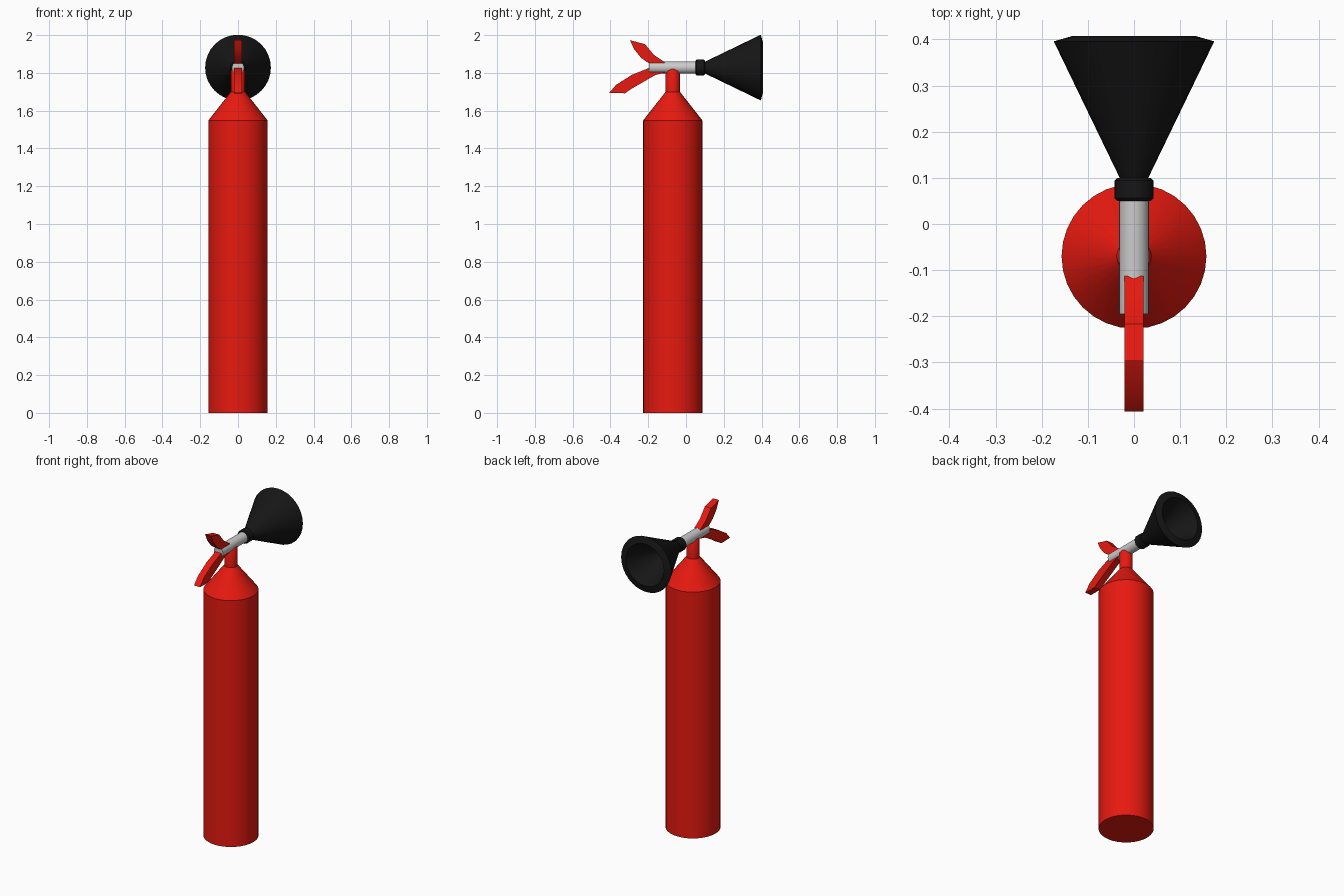
import bpy, bmesh, math
from mathutils import Matrix, Vector

if "Cube" in bpy.data.objects:
    bpy.data.objects.remove(bpy.data.objects["Cube"])


def material(name, colour):
    m = bpy.data.materials.new(name)
    m.diffuse_color = (*colour, 1)
    m.use_nodes = True
    m.node_tree.nodes["Principled BSDF"].inputs["Base Color"].default_value = m.diffuse_color
    return m


RED = material("red_paint", (0.8, 0.01, 0.005))
BLACK = material("black_plastic", (0.008, 0.008, 0.008))


def finish(name, bm, mat, angle):
    bmesh.ops.remove_doubles(bm, verts=bm.verts, dist=1e-5)
    bmesh.ops.recalc_face_normals(bm, faces=bm.faces)
    me = bpy.data.meshes.new(name)
    bm.to_mesh(me)
    bm.free()
    ob = bpy.data.objects.new(name, me)
    bpy.context.collection.objects.link(ob)
    if mat:
        me.materials.append(mat)
    bpy.ops.object.select_all(action='DESELECT')
    ob.select_set(True)
    bpy.context.view_layer.objects.active = ob
    bpy.ops.object.shade_smooth_by_angle(angle=math.radians(angle))
    return ob


def lathe(name, profile, matrix, mat=None, sides=32):
    """Spin (radius, height) points about z, then place with matrix."""
    bm = bmesh.new()
    vs = [bm.verts.new((r, 0, h)) for r, h in profile]
    edges = [bm.edges.new(p) for p in zip(vs, vs[1:])]
    bmesh.ops.spin(bm, geom=vs + edges, cent=(0, 0, 0), axis=(0, 0, 1),
                   angle=math.tau, steps=sides, use_duplicate=False)
    bmesh.ops.transform(bm, matrix=matrix, verts=bm.verts)
    return finish(name, bm, mat, 35)


def lever(name, top, bottom, half_width):
    """Extrude a curved (y, z) strip across x."""
    bm = bmesh.new()
    rings = []
    for (ty, tz), (by, bz) in zip(top, bottom):
        w = half_width
        rings.append([bm.verts.new(p) for p in
                      ((-w, ty, tz), (w, ty, tz), (w, by, bz), (-w, by, bz))])
    for a, b in zip(rings, rings[1:]):
        for i in range(4):
            j = (i + 1) % 4
            bm.faces.new((a[i], a[j], b[j], b[i]))
    bm.faces.new(rings[0])
    bm.faces.new(rings[-1])
    return finish(name, bm, RED, 20)


# Tank with shoulder and neck
lathe("tank", [(0, 0), (0.157, 0), (0.157, 1.548), (0.038, 1.70),
               (0.038, 1.81), (0.03, 1.822), (0, 1.822)],
      Matrix.Translation((0, -0.07, 0)), RED)

# Parts on the horizontal discharge axis (profile height runs along +y)
along_y = Matrix.Translation((0, 0, 1.828)) @ Matrix.Rotation(-math.pi / 2, 4, 'X')
lathe("valve_pipe", [(0, -0.195), (0.032, -0.195), (0.032, 0.06), (0, 0.06)],
      along_y)
lathe("horn_collar", [(0, 0.05), (0.036, 0.05), (0.042, 0.056), (0.042, 0.094),
                      (0.036, 0.10), (0, 0.10)], along_y, BLACK)
lathe("discharge_horn", [(0, 0.095), (0.03, 0.098), (0.174, 0.396),
                         (0.132, 0.408), (0.025, 0.18), (0, 0.18)],
      along_y, BLACK)

# Squeeze handles
lever("upper_lever",
      [(-0.297, 1.973), (-0.217, 1.952), (-0.17, 1.895), (-0.113, 1.857)],
      [(-0.275, 1.926), (-0.238, 1.880), (-0.19, 1.846), (-0.125, 1.835)], 0.021)
lever("lower_lever",
      [(-0.407, 1.694), (-0.37, 1.737), (-0.286, 1.790), (-0.196, 1.826), (-0.11, 1.832)],
      [(-0.323, 1.692), (-0.29, 1.715), (-0.217, 1.757), (-0.164, 1.788), (-0.11, 1.802)],
      0.021)
